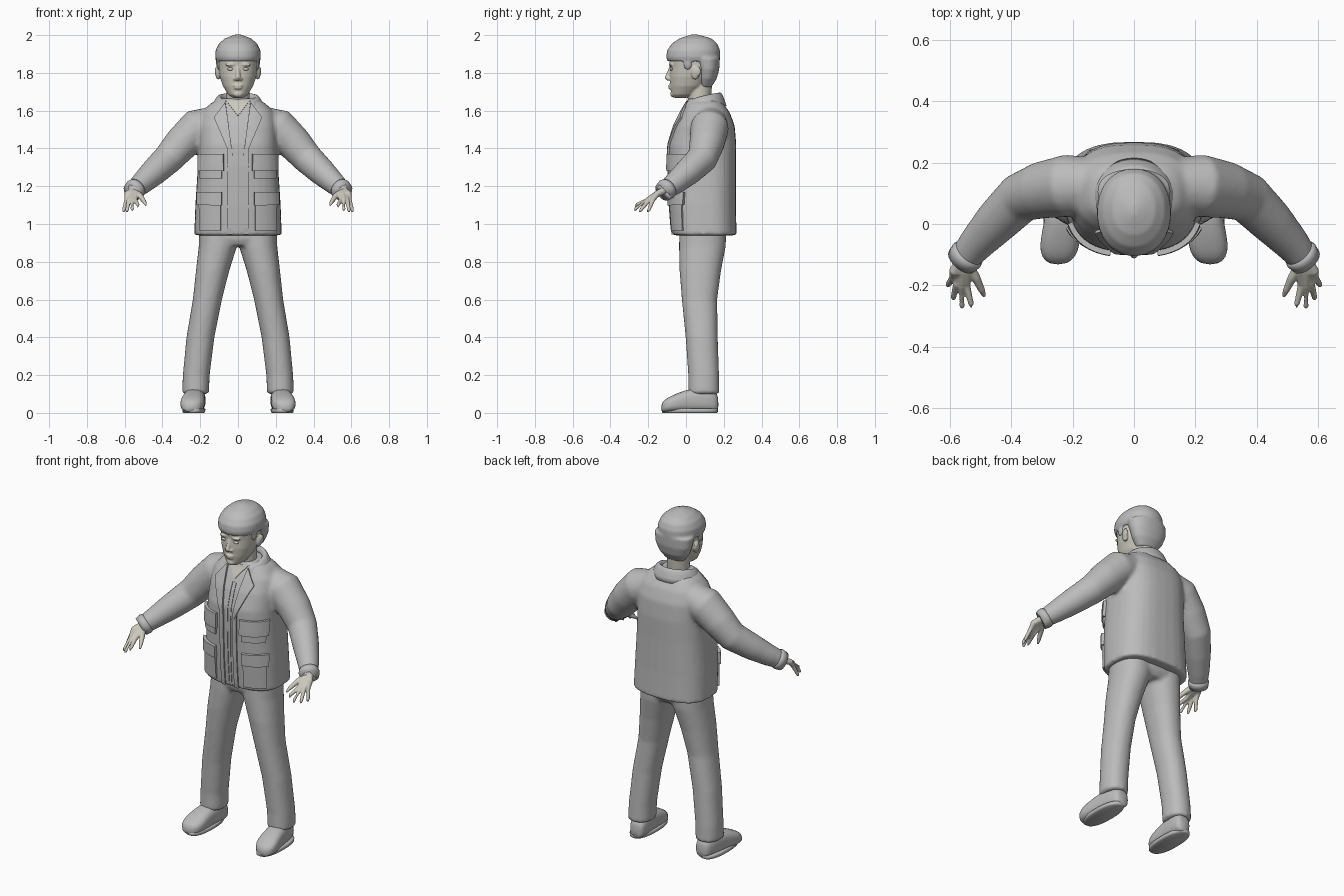
import bpy, bmesh, math
from mathutils import Vector

cube = bpy.data.objects.get("Cube")
if cube:
    bpy.data.objects.remove(cube)

X, Y, Z = Vector((1, 0, 0)), Vector((0, 1, 0)), Vector((0, 0, 1))


def material(name, rgb):
    m = bpy.data.materials.new(name)
    m.use_nodes = True
    m.diffuse_color = (*rgb, 1)
    m.node_tree.nodes["Principled BSDF"].inputs["Base Color"].default_value = (*rgb, 1)
    return m


cloth = material("grey cloth", (0.5, 0.5, 0.5))
skin = material("pale skin", (0.6, 0.58, 0.5))


def ring(c, u, v, ru, rv, power=2.0, n=32):
    pts = []
    for i in range(n):
        a = 2 * math.pi * i / n
        s, t = math.sin(a), math.cos(a)
        pts.append(Vector(c) + u * ru * math.copysign(abs(t) ** (2 / power), t)
                   + v * rv * math.copysign(abs(s) ** (2 / power), s))
    return pts


def loft(bm, rings):
    rows = [[bm.verts.new(p) for p in r] for r in rings]
    n = len(rows[0])
    for a, b in zip(rows, rows[1:]):
        for i in range(n):
            bm.faces.new((a[i], a[(i + 1) % n], b[(i + 1) % n], b[i]))
    bm.faces.new(rows[0])
    bm.faces.new(rows[-1])


def stack(bm, rows, cx=0, power=2.0):
    """Horizontal sections: height, half width, front y, back y, optional centre x."""
    loft(bm, [ring((r[4] if len(r) > 4 else cx, (r[2] + r[3]) / 2, r[0]), X, Y,
                   r[1], (r[3] - r[2]) / 2, power) for r in rows])


def tube(bm, path, side=1):
    """Round sections along a path: x, y, z, radius."""
    pts = [Vector((p[0] * side, p[1], p[2])) for p in path]
    rings = []
    for i, p in enumerate(pts):
        d = (pts[min(i + 1, len(pts) - 1)] - pts[max(i - 1, 0)]).normalized()
        u = d.cross(Y if abs(d.y) < 0.8 else X).normalized()
        rings.append(ring(p, u, d.cross(u), path[i][3], path[i][3], n=20))
    loft(bm, rings)


def blob(bm, c, size):
    made = bmesh.ops.create_uvsphere(bm, u_segments=20, v_segments=12, radius=1)["verts"]
    for v in made:
        v.co = Vector(c) + Vector((v.co.x * size[0], v.co.y * size[1], v.co.z * size[2]))


def finish(name, bm, mat, voxel=0, smooth=0, subdiv=0):
    bmesh.ops.recalc_face_normals(bm, faces=bm.faces)
    me = bpy.data.meshes.new(name)
    bm.to_mesh(me)
    bm.free()
    me.materials.append(mat)
    me.polygons.foreach_set("use_smooth", [True] * len(me.polygons))
    ob = bpy.data.objects.new(name, me)
    bpy.context.collection.objects.link(ob)
    if subdiv:
        ob.modifiers.new("round", "SUBSURF").levels = subdiv
    if voxel:
        m = ob.modifiers.new("blend", "REMESH")
        m.mode, m.voxel_size, m.use_smooth_shade = "VOXEL", voxel, True
    if smooth:
        m = ob.modifiers.new("soften", "SMOOTH")
        m.factor, m.iterations = 0.5, smooth
    return ob


# Jacket body and sleeves
bm = bmesh.new()
stack(bm, [(.94, .232, -.072, .268), (1.1, .226, -.085, .264), (1.3, .213, -.093, .264),
           (1.42, .208, -.09, .266), (1.52, .205, -.06, .258), (1.59, .19, -.025, .232),
           (1.635, .15, .0, .2), (1.665, .1, .01, .17)], power=2.7)
sleeve = [(.12, .13, 1.54, .085), (.215, .125, 1.51, .102), (.3, .11, 1.425, .093),
          (.37, .085, 1.345, .082), (.445, .01, 1.275, .073), (.51, -.06, 1.215, .06),
          (.555, -.115, 1.175, .049)]
for s in (-1, 1):
    tube(bm, sleeve, s)
jacket = finish("jacket", bm, cloth, voxel=.011, smooth=5)

# Turned sleeve cuffs
for s, label in ((-1, "right"), (1, "left")):
    bm = bmesh.new()
    tube(bm, [(.535, -.092, 1.193, .053), (.545, -.103, 1.184, .058),
              (.562, -.122, 1.169, .053), (.559, -.119, 1.172, .044)], s)
    finish(label + "_cuff", bm, cloth)


def panel(name, corners, thick, mat=cloth, target=jacket):
    """Four-cornered cloth plate laid on the front of the jacket."""
    bm = bmesh.new()
    n = 14
    a, b, c, d = [Vector((p[0], -.4, p[1])) for p in corners]
    g = [[bm.verts.new(a.lerp(b, i / n).lerp(d.lerp(c, i / n), j / n))
          for i in range(n + 1)] for j in range(n + 1)]
    for j in range(n):
        for i in range(n):
            bm.faces.new((g[j][i], g[j][i + 1], g[j + 1][i + 1], g[j + 1][i]))
    ob = finish(name, bm, mat)
    m = ob.modifiers.new("lay on", "SHRINKWRAP")
    m.wrap_method, m.target = "PROJECT", target
    m.use_project_y, m.use_positive_direction = True, True
    m = ob.modifiers.new("thickness", "SOLIDIFY")
    m.thickness, m.offset = thick * 2, 0
    ob.data.polygons.foreach_set("use_smooth", [False] * len(ob.data.polygons))
    return ob


def box(s, x0, x1, z0, z1):
    return [(s * x0, z0), (s * x1, z0), (s * x1, z1), (s * x0, z1)]


# Pockets, flaps, plackets and lapels
for s, label in ((-1, "right"), (1, "left")):
    panel(label + "_chest_pocket", box(s, .085, .195, 1.24, 1.34), .009)
    panel(label + "_chest_flap", box(s, .075, .2, 1.28, 1.37), .017)
    panel(label + "_hip_pocket", box(s, .09, .2, .965, 1.15), .01)
    panel(label + "_hip_flap", box(s, .085, .205, 1.1, 1.17), .018)
    panel(label + "_placket", box(s, .03, .055, .945, 1.4), .008)
    panel(label + "_lapel", [(s * .028, 1.36), (s * .04, 1.36), (s * .125, 1.56),
                             (s * .065, 1.64)], .011)
    panel(label + "_shirt_edge", [(s * .004, .95), (s * .012, .95), (s * .02, 1.56),
                                  (s * .004, 1.56)], .004)
panel("neck_opening", [(-.004, 1.575), (.004, 1.575), (.06, 1.65), (-.06, 1.65)], .005, skin)

# Folded collar
bm = bmesh.new()
n, rows = 36, []
for i in range(n + 1):
    t = 2 * i / n - 1
    a = math.pi / 2 + t * 2.45
    drop = .045 * t ** 2
    row = []
    for rx, ry, z in ((.078, .08, 1.66), (.088, .088, 1.695), (.105, .1, 1.7),
                      (.128, .115, 1.672), (.143, .13, 1.625)):
        row.append(bm.verts.new((rx * math.cos(a), .085 + ry * math.sin(a), z - drop)))
    rows.append(row)
for p, q in zip(rows, rows[1:]):
    for k in range(len(p) - 1):
        bm.faces.new((p[k], p[k + 1], q[k + 1], q[k]))
collar = finish("collar", bm, cloth, subdiv=1)
collar.modifiers.new("thickness", "SOLIDIFY").thickness = .012

# Trousers
bm = bmesh.new()
leg = [(.1, .071, .012, .177, .225), (.2, .071, .012, .175, .221), (.4, .074, -.002, .168, .199),
       (.6, .077, -.022, .165, .162), (.75, .088, -.034, .185, .135), (.88, .101, -.037, .21, .107),
       (.98, .105, -.035, .215, .1)]
for s in (-1, 1):
    stack(bm, [(*r[:4], s * r[4]) for r in leg], power=2.2)
stack(bm, [(.885, .14, -.02, .19), (.92, .2, -.036, .213), (1.0, .2, -.035, .215)], power=2.5)
finish("trousers", bm, cloth, voxel=.011, smooth=4)

# Shoes and soles
shoe = [(.172, .03, .08), (.155, .05, .12), (.06, .056, .13), (-.01, .06, .115),
        (-.07, .066, .09), (-.11, .055, .07), (-.132, .025, .045)]
for s, label in ((-1, "right"), (1, "left")):
    bm = bmesh.new()
    loft(bm, [ring((s * (.235 - y * .1), y, h / 2 + .004), X, Z, w, h / 2, 2.6) for y, w, h in shoe])
    finish(label + "_shoe", bm, cloth, subdiv=1)
    bm = bmesh.new()
    loft(bm, [ring((s * .234, .02, z), X, Y, .06 + g, .148 + g, 2.4) for z, g in
              ((0, -.006), (.004, 0), (.02, .001), (.024, -.004))])
    finish(label + "_sole", bm, cloth)

# Hands
tips = [(.53, -.268, 1.09, .545, -.2), (.56, -.272, 1.07, .561, -.205),
        (.588, -.245, 1.062, .577, -.195), (.605, -.203, 1.062, .59, -.175)]
for s, label in ((-1, "right"), (1, "left")):
    bm = bmesh.new()
    for x, y, z, kx, ky in tips:
        tube(bm, [(.55, -.1, 1.185, .02), (kx - .004, -.155, 1.158, .017), (kx, ky, 1.128, .012),
                  (x, y + .006, z + .012, .009), (x, y, z, .005)], s)
    tube(bm, [(.55, -.115, 1.178, .018), (.515, -.175, 1.145, .015),
              (.496, -.215, 1.118, .011), (.487, -.236, 1.1, .006)], s)
    finish(label + "_hand", bm, skin, voxel=.004, smooth=3)

# Head, neck, nose, lips and ears
bm = bmesh.new()
stack(bm, [(1.668, .028, -.062, .0), (1.685, .052, -.077, .05), (1.73, .08, -.083, .1),
           (1.78, .097, -.087, .135), (1.83, .105, -.085, .155), (1.88, .108, -.09, .16),
           (1.93, .1, -.08, .155), (1.97, .07, -.03, .12)], power=2.2)
stack(bm, [(1.55, .075, .01, .15), (1.63, .062, .01, .13), (1.76, .062, .01, .14)])
tube(bm, [(0, -.078, 1.835, .009), (0, -.09, 1.8, .011), (0, -.1, 1.775, .014),
          (0, -.09, 1.762, .01)])
blob(bm, (0, -.084, 1.733), (.026, .011, .006))
blob(bm, (0, -.082, 1.72), (.022, .012, .007))
blob(bm, (0, -.068, 1.688), (.026, .016, .017))
for s in (-1, 1):
    blob(bm, (s * .014, -.091, 1.768), (.01, .011, .008))
    blob(bm, (s * .04, -.079, 1.843), (.028, .012, .008))
    blob(bm, (s * .105, .05, 1.8), (.014, .022, .036))
    blob(bm, (s * .115, .06, 1.808), (.008, .02, .026))
finish("head", bm, skin, voxel=.005, smooth=3)

# Eyes with lids
for s, label in ((-1, "right"), (1, "left")):
    bm = bmesh.new()
    blob(bm, (s * .04, -.077, 1.82), (.017, .009, .008))
    finish(label + "_eye", bm, skin)

# Hair: cap with fringe, longer at the nape, short locks before the ears
bm = bmesh.new()
stack(bm, [(1.862, .114, -.098, .174), (1.885, .121, -.105, .18), (1.92, .119, -.1, .18),
           (1.955, .101, -.075, .166), (1.982, .07, -.035, .135), (1.996, .035, .005, .09),
           (2.003, .012, .03, .06)], power=2.15)
stack(bm, [(1.725, .06, .07, .135), (1.77, .094, .06, .163), (1.82, .113, .055, .176),
           (1.88, .12, .03, .18)], power=2.2)
for s in (-1, 1):
    blob(bm, (s * .1, .01, 1.85), (.013, .025, .035))
finish("hair", bm, cloth, voxel=.007, smooth=4)
